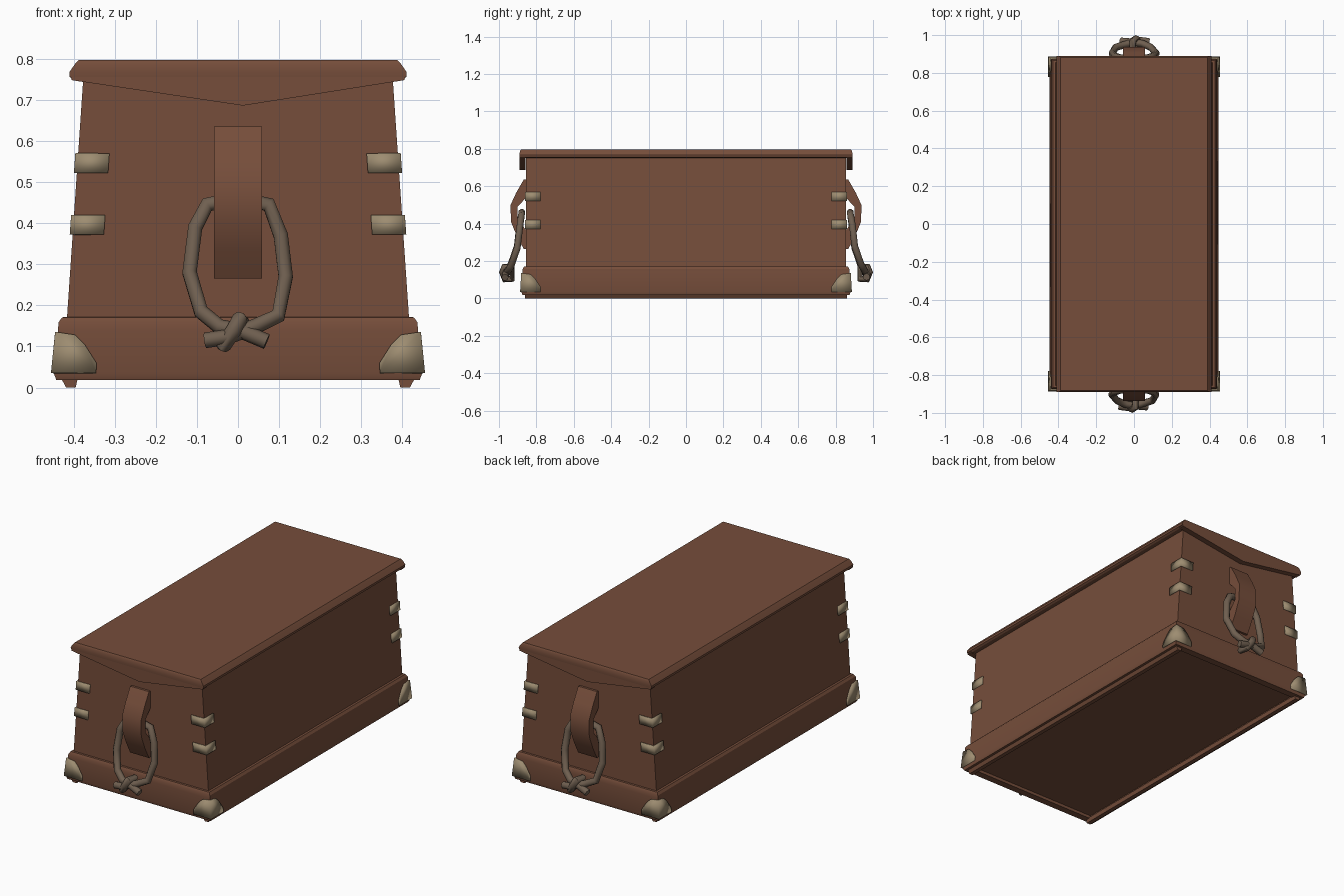
import bpy, bmesh, math

if "Cube" in bpy.data.objects:
    bpy.data.objects.remove(bpy.data.objects["Cube"])


def material(name, rgb):
    m = bpy.data.materials.new(name)
    m.diffuse_color = (*rgb, 1)
    m.use_nodes = True
    m.node_tree.nodes["Principled BSDF"].inputs["Base Color"].default_value = m.diffuse_color
    return m


WOOD = material("brown wood", (0.18, 0.075, 0.043))
BRASS = material("dull brass", (0.34, 0.265, 0.165))
ROPE = material("old rope", (0.16, 0.115, 0.08))


def finish(name, bm, mat, angle=30):
    bmesh.ops.recalc_face_normals(bm, faces=bm.faces[:])
    me = bpy.data.meshes.new(name)
    bm.to_mesh(me)
    bm.free()
    ob = bpy.data.objects.new(name, me)
    bpy.context.collection.objects.link(ob)
    me.materials.append(mat)
    smooth(ob, angle)
    return ob


def smooth(ob, angle):
    bpy.ops.object.select_all(action='DESELECT')
    ob.select_set(True)
    bpy.context.view_layer.objects.active = ob
    bpy.ops.object.shade_smooth_by_angle(angle=math.radians(angle))


def loft(name, rings):
    """Stack of rectangles given as (half x, half y, z), capped at both ends."""
    bm = bmesh.new()
    loops = [[bm.verts.new((sx * hx, sy * hy, z))
              for sx, sy in ((-1, -1), (1, -1), (1, 1), (-1, 1))] for hx, hy, z in rings]
    for a, b in zip(loops, loops[1:]):
        for i in range(4):
            j = (i + 1) % 4
            bm.faces.new((a[i], a[j], b[j], b[i]))
    bm.faces.new(loops[0])
    bm.faces.new(loops[-1])
    return finish(name, bm, WOOD)


def prism(name, points, step, angle=30):
    """Extrude a flat outline along a vector."""
    bm = bmesh.new()
    face = bm.faces.new([bm.verts.new(p) for p in points])
    ext = bmesh.ops.extrude_face_region(bm, geom=[face])
    bmesh.ops.translate(bm, vec=step, verts=[v for v in ext['geom'] if isinstance(v, bmesh.types.BMVert)])
    return finish(name, bm, WOOD, angle)


def body_x(z):
    return 0.416 - 0.068 * (z - 0.17)


def skirt_x(z):
    return 0.448 - 0.10 * (z - 0.035)


def skirt_y(z):
    return 0.88 - 0.06 * (z - 0.035)


# Chest body, base skirting with recessed floor, lid
loft("chest_body", [(body_x(0.05), 0.855, 0.05), (body_x(0.76), 0.855, 0.76)])
loft("base_skirting", [(0.40, 0.835, 0.035), (0.40, 0.835, 0.018), (0.442, 0.874, 0.018),
                       (0.448, 0.88, 0.035), (skirt_x(0.14), skirt_y(0.14), 0.14),
                       (0.437, 0.873, 0.158), (0.428, 0.865, 0.171), (0.40, 0.85, 0.173)])
loft("lid", [(0.40, 0.88, 0.750), (0.410, 0.889, 0.756), (0.410, 0.89, 0.768),
             (0.396, 0.888, 0.788), (0.388, 0.882, 0.797)])

# Runners under the long sides
for s in (-1, 1):
    prism("runner", [(s * x, -0.86, z) for x, z in
                     ((0.39, 0.022), (0.395, 0), (0.418, 0), (0.43, 0.022))], (0, 1.72, 0))


def corner_plate(name, outline, hx, hy):
    """Brass plate folded round each corner; outline is (reach from edge, z)."""
    for sx in (-1, 1):
        for sy in (-1, 1):
            bm = bmesh.new()
            edge = {}

            def vert(reach, z, front):
                if reach == 0 and z in edge:
                    return edge[z]
                x, y = hx(z) + 0.002, hy(z) + 0.002
                p = (sx * (x - reach), sy * y, z) if front else (sx * x, sy * (y - reach), z)
                v = bm.verts.new(p)
                if reach == 0:
                    edge[z] = v
                return v

            for front in (True, False):
                bm.faces.new([vert(r, z, front) for r, z in outline])
            ob = finish(name, bm, BRASS)
            mod = ob.modifiers.new("thickness", 'SOLIDIFY')
            mod.thickness = 0.01
            mod.offset = 0
            mod.use_even_offset = True


# Brass straps and bottom corner caps
for z in (0.372, 0.522):
    corner_plate("corner_strap", [(0, z), (0.078, z), (0.078, z + 0.048), (0, z + 0.048)],
                 body_x, lambda z: 0.855)
corner_plate("corner_cap", [(0, 0.035), (0.105, 0.035), (0.103, 0.06), (0.07, 0.105),
                            (0.045, 0.128), (0, 0.135)], skirt_x, skirt_y)


def rope(name, points, s, cyclic=False):
    cu = bpy.data.curves.new(name, 'CURVE')
    cu.dimensions = '3D'
    cu.bevel_depth = 0.019
    cu.bevel_resolution = 2
    cu.use_fill_caps = True
    sp = cu.splines.new('POLY')
    sp.points.add(len(points) - 1)
    for p, (x, out, z) in zip(sp.points, points):
        p.co = (-s * x, s * out, z, 1)
    sp.use_cyclic_u = cyclic
    cu.materials.append(ROPE)
    ob = bpy.data.objects.new(name, cu)
    bpy.context.collection.objects.link(ob)
    bpy.ops.object.select_all(action='DESELECT')
    ob.select_set(True)
    bpy.context.view_layer.objects.active = ob
    bpy.ops.object.convert(target='MESH')
    smooth(bpy.context.object, 50)


CLEAT = [(0.85, 0.265), (0.868, 0.265), (0.905, 0.335), (0.936, 0.41), (0.938, 0.50),
         (0.908, 0.565), (0.868, 0.635), (0.85, 0.635), (0.85, 0.545), (0.90, 0.49),
         (0.90, 0.42), (0.85, 0.36)]
LOOP = [(0.07, 0.968, 0.112), (0.01, 0.963, 0.137), (-0.045, 0.955, 0.148), (-0.09, 0.935, 0.185),
        (-0.118, 0.902, 0.28), (-0.104, 0.89, 0.39), (-0.075, 0.88, 0.445), (0.0, 0.878, 0.46),
        (0.075, 0.88, 0.445), (0.104, 0.89, 0.37), (0.116, 0.902, 0.27), (0.098, 0.935, 0.175),
        (0.04, 0.952, 0.148), (-0.03, 0.972, 0.122), (-0.08, 0.965, 0.115)]
KNOT = [(0.01, 0.93, 0.165), (0.005, 0.972, 0.168), (-0.01, 0.981, 0.14),
        (-0.035, 0.968, 0.103), (-0.04, 0.93, 0.105)]

# End details, front then back turned half round: lid apron, handle cleat, rope handle
for s in (-1, 1):
    prism("lid_apron", [(-s * x, s * 0.858, z) for x, z in
                        ((-0.408, 0.765), (0.408, 0.765), (0.405, 0.748), (0.012, 0.686),
                         (-0.405, 0.748))], (0, s * 0.031, 0))
    prism("handle_cleat", [(-0.058, s * y, z) for y, z in CLEAT], (0.116, 0, 0), 45)
    rope("rope_handle", LOOP, s)
    rope("rope_knot", KNOT, s, True)
